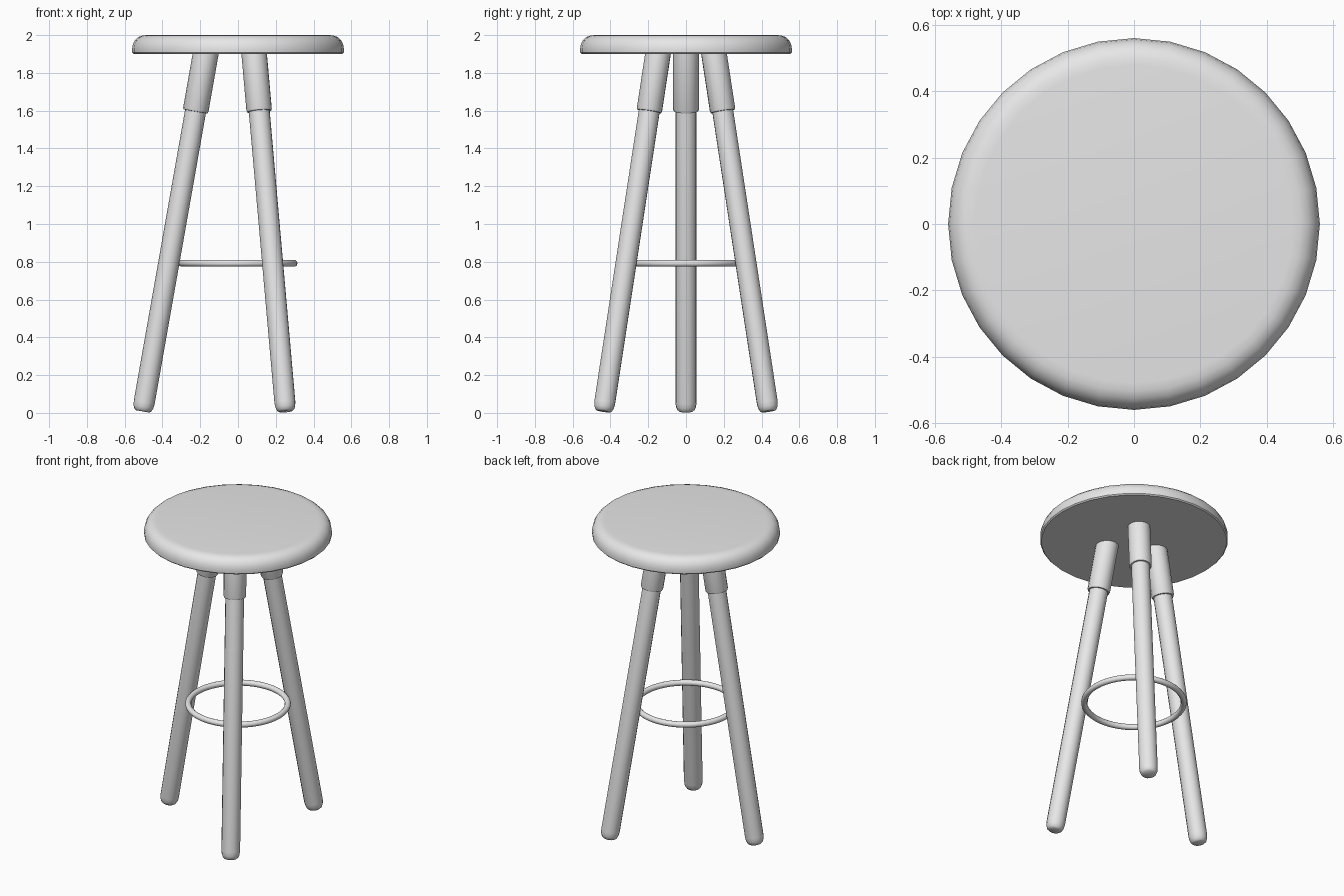
import bpy, bmesh, math

if "Cube" in bpy.data.objects:
    bpy.data.objects.remove(bpy.data.objects["Cube"])

grey = bpy.data.materials.new("plain grey")
grey.diffuse_color = (0.8, 0.8, 0.8, 1)
grey.use_nodes = True
grey.node_tree.nodes["Principled BSDF"].inputs["Base Color"].default_value = grey.diffuse_color


def finish(obj, angle=40):
    obj.data.materials.clear()
    obj.data.materials.append(grey)
    bpy.ops.object.select_all(action='DESELECT')
    obj.select_set(True)
    bpy.context.view_layer.objects.active = obj
    bpy.ops.object.shade_smooth_by_angle(angle=math.radians(angle))


def lathe(name, profile, sides):
    """Closed solid turned from (radius, z) points, listed bottom to top."""
    bm = bmesh.new()
    rings = []
    for r, z in profile:
        rings.append([bm.verts.new((r * math.cos(2 * math.pi * i / sides),
                                    r * math.sin(2 * math.pi * i / sides), z))
                      for i in range(sides)])
    for a, b in zip(rings, rings[1:]):
        for i in range(sides):
            j = (i + 1) % sides
            bm.faces.new((a[i], a[j], b[j], b[i]))
    bm.faces.new(rings[0][::-1])
    bm.faces.new(rings[-1])
    mesh = bpy.data.meshes.new(name)
    bm.to_mesh(mesh)
    bm.free()
    obj = bpy.data.objects.new(name, mesh)
    bpy.context.collection.objects.link(obj)
    finish(obj)
    return obj


# Round seat with a softened upper edge
lathe("seat", [(0.553, 1.90), (0.56, 1.907), (0.561, 1.925), (0.557, 1.95),
               (0.546, 1.973), (0.527, 1.99), (0.505, 1.998), (0.48, 2.0)], 32)

# Three splayed legs, each with a wider sleeve under the seat
leg_profile = [(0.036, 0), (0.046, 0.008), (0.053, 0.025), (0.056, 0.05), (0.056, 1.80)]
sleeve_profile = [(0.056, 1.612), (0.064, 1.613), (0.068, 1.622), (0.068, 1.94)]
for n, label in enumerate(("left", "front_right", "back_right")):
    a = n * 2 * math.pi / 3
    for part, profile in (("leg", leg_profile), ("sleeve", sleeve_profile)):
        obj = lathe(f"{label}_{part}", profile, 16)
        obj.rotation_euler = (0, math.radians(10), a)
        obj.location = (-0.505 * math.cos(a), -0.505 * math.sin(a), 0.008)

# Foot ring held between the legs
bpy.ops.mesh.primitive_torus_add(major_radius=0.297, minor_radius=0.018,
                                 major_segments=48, minor_segments=12,
                                 location=(0, 0, 0.792))
ring = bpy.context.object
ring.name = "foot_ring"
finish(ring, 60)
